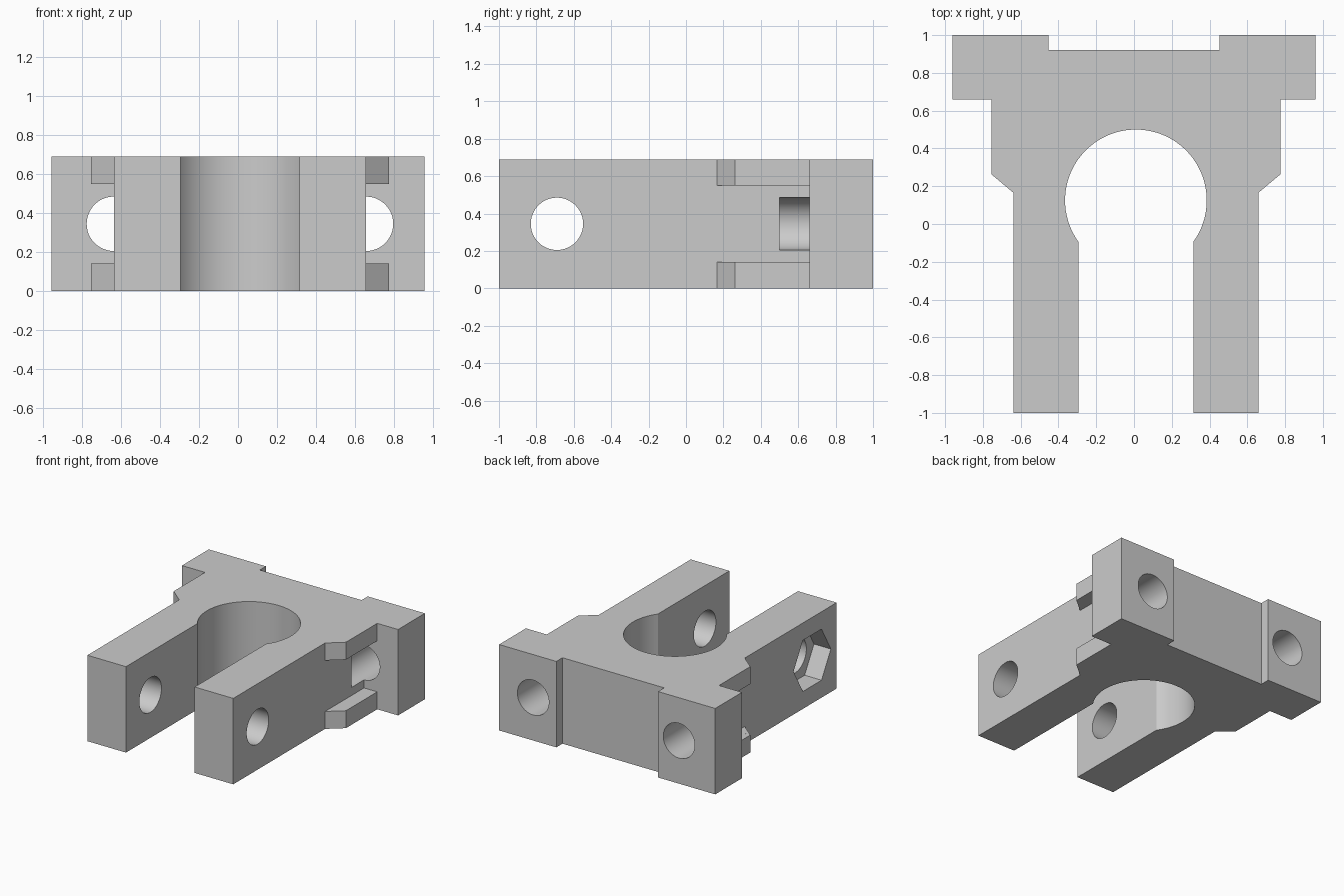
import bpy, bmesh, math
from mathutils import Matrix, Vector

cube = bpy.data.objects.get("Cube")
if cube:
    bpy.data.objects.remove(cube, do_unlink=True)

H = 0.69            # plate height
MID = 0.01          # centre line of the bore, arms and shoulders
ARM_IN, ARM_OUT, SHOULDER = 0.305, 0.648, 0.765
FLANGE_Y = 0.66
HOLE_R, NUT_R = 0.14, 0.237

grey = bpy.data.materials.new("plain_grey")
grey.use_nodes = True
grey.diffuse_color = (0.6, 0.6, 0.6, 1)
grey.node_tree.nodes["Principled BSDF"].inputs["Base Color"].default_value = (0.6, 0.6, 0.6, 1)


def make_object(name, bm):
    bmesh.ops.recalc_face_normals(bm, faces=bm.faces)
    mesh = bpy.data.meshes.new(name)
    bm.to_mesh(mesh)
    bm.free()
    mesh.materials.append(grey)
    obj = bpy.data.objects.new(name, mesh)
    bpy.context.collection.objects.link(obj)
    return obj


def prism(name, start, end, radius, sides):
    """Round or hexagonal bar between two points."""
    start, end = Vector(start), Vector(end)
    axis = end - start
    bm = bmesh.new()
    bmesh.ops.create_cone(bm, cap_ends=True, segments=sides, radius1=radius,
                          radius2=radius, depth=axis.length)
    # keep a corner of the section in the horizontal plane
    z = axis.normalized()
    y = Vector((0, 0, 1))
    x = y.cross(z)
    turn = Matrix((x, y, z)).transposed().to_4x4()
    # first corner lies on local x or y, so find it and align it
    v = bm.verts[:][0].co
    turn = turn @ Matrix.Rotation(-math.atan2(v.y, v.x), 4, 'Z')
    bm.transform(Matrix.Translation((start + end) / 2) @ turn)
    return make_object(name, bm)


def box(name, low, high):
    low, high = Vector(low), Vector(high)
    bm = bmesh.new()
    bmesh.ops.create_cube(bm, size=1)
    bm.transform(Matrix.Translation((low + high) / 2) @ Matrix.Diagonal((*(high - low), 1)))
    return make_object(name, bm)


# Main body: half outline on each side, joined by the bore arc
def half(s):
    return [(MID + s * ARM_IN, -1), (MID + s * ARM_OUT, -1), (MID + s * ARM_OUT, 0.165),
            (MID + s * SHOULDER, 0.263), (MID + s * SHOULDER, FLANGE_Y),
            (s * 0.96, FLANGE_Y), (s * 0.96, 1), (s * 0.452, 1), (s * 0.452, 0.922)]


bore_y, bore_r, steps = 0.125, 0.375, 64
a0 = -math.acos(ARM_IN / bore_r)
a1 = math.pi - a0
arc = []
for i in range(steps + 1):
    a = a1 + (a0 - a1) * i / steps
    arc.append((MID + bore_r * math.cos(a), bore_y + bore_r * math.sin(a)))
outline = half(1) + half(-1)[::-1] + arc

bm = bmesh.new()
face = bm.faces.new([bm.verts.new((x, y, 0)) for x, y in outline])
top = bmesh.ops.extrude_face_region(bm, geom=[face])
bmesh.ops.translate(bm, vec=(0, 0, H),
                    verts=[v for v in top["geom"] if isinstance(v, bmesh.types.BMVert)])
body = make_object("clamp_body", bm)

# Cutters: side windows, nut pockets, flange bolt holes, arm cross hole
zc = H / 2
cutters = []
for s, side in ((1, "left"), (-1, "right")):
    cx = MID + s * ARM_OUT
    xs = sorted((cx, cx + s * 0.2))
    cutters += [
        box(side + "_window_cutter", (xs[0], 0.1, 0.14), (xs[1], FLANGE_Y, 0.55)),
        prism(side + "_nut_cutter", (cx, 0.263, zc), (cx, FLANGE_Y, zc), NUT_R, 6),
        prism(side + "_bolt_cutter", (cx, 0.5, zc), (cx, 1.1, zc), HOLE_R, 48)]
cutters += [
    prism("cross_hole_cutter", (-1, -0.69, zc), (1, -0.69, zc), HOLE_R, 48),
    prism("arm_nut_cutter", (-0.9, -0.69, zc), (MID - ARM_OUT + 0.15, -0.69, zc), NUT_R, 6)]

bpy.context.view_layer.objects.active = body
for c in cutters:
    c.hide_render = True
    m = body.modifiers.new(c.name, 'BOOLEAN')
    m.operation, m.solver, m.object = 'DIFFERENCE', 'EXACT', c
    bpy.ops.object.modifier_apply(modifier=m.name)
    bpy.data.objects.remove(c, do_unlink=True)

# Smooth the bore and holes, keep edges sharp
bpy.ops.object.select_all(action='DESELECT')
body.select_set(True)
bpy.ops.object.shade_smooth_by_angle(angle=math.radians(25))
